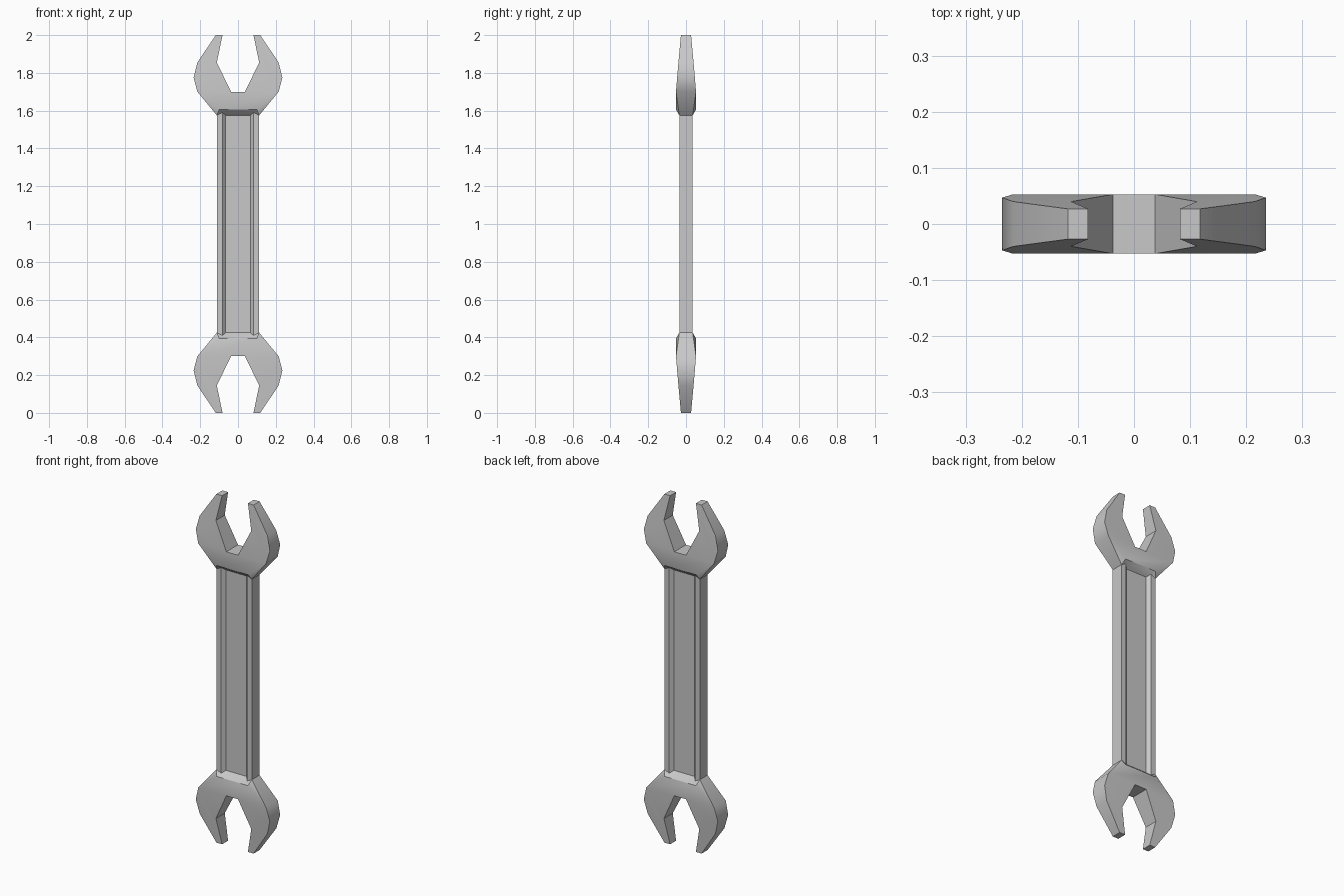
import bpy, bmesh, math

if "Cube" in bpy.data.objects:
    bpy.data.objects.remove(bpy.data.objects["Cube"])

steel = bpy.data.materials.new("steel grey")
steel.diffuse_color = (0.58, 0.58, 0.58, 1)
steel.use_nodes = True
steel.node_tree.nodes["Principled BSDF"].inputs["Base Color"].default_value = steel.diffuse_color

# One eighth of the wrench: (x, half thickness, height above the middle)
P = {
    # jaw: outer and inner outline, thinning toward the tip
    "tip_out": (0.118, 0.027, 1.0), "tip_in": (0.082, 0.027, 1.0),
    "out1": (0.215, 0.040, 0.855), "in1": (0.112, 0.040, 0.855),
    "out2": (0.235, 0.047, 0.775), "out3": (0.215, 0.053, 0.70),
    "in2": (0.037, 0.053, 0.70), "throat": (0, 0.053, 0.70),
    # ridge where the head steps down to the shaft
    "ridge": (0.10, 0.053, 0.605), "ridge_mid": (0, 0.053, 0.605),
    # shaft rim and recessed panel, at the head and at the middle
    "side": (0.112, 0.035, 0.575), "rim": (0.0825, 0.035, 0.59),
    "floor": (0.065, 0.017, 0.575), "floor_mid": (0, 0.017, 0.575),
    "side_c": (0.112, 0.035, 0), "rim_c": (0.0825, 0.035, 0),
    "floor_c": (0.065, 0.017, 0), "floor_mid_c": (0, 0.017, 0),
}
FACES = [
    "tip_out tip_in in1 out1", "out1 in1 in2 out3 out2",
    "in2 throat ridge_mid ridge out3", "out3 ridge side",
    "ridge_mid floor_mid floor rim ridge", "side ridge rim",
    "side rim rim_c side_c", "rim floor floor_c rim_c",
    "floor floor_mid floor_mid_c floor_c",
]
RIM = "side_c side out3 out2 out1 tip_out tip_in in1 in2 throat".split()

# Repeat the eighth in every octant
bm = bmesh.new()
for sx in (1, -1):
    for sy in (1, -1):
        for sz in (1, -1):
            front = {k: bm.verts.new((sx * x, sy * y, 1 + sz * z)) for k, (x, y, z) in P.items()}
            mid = {k: bm.verts.new((sx * P[k][0], 0, 1 + sz * P[k][2])) for k in RIM}
            for f in FACES:
                bm.faces.new([front[k] for k in f.split()])
            # edge walls around the outline
            for a, b in zip(RIM, RIM[1:]):
                bm.faces.new((front[a], front[b], mid[b], mid[a]))

# Weld into one solid and dissolve the flat seams
bmesh.ops.remove_doubles(bm, verts=bm.verts, dist=1e-5)
bmesh.ops.recalc_face_normals(bm, faces=bm.faces)
bmesh.ops.dissolve_limit(bm, angle_limit=math.radians(0.5), verts=bm.verts, edges=bm.edges)

me = bpy.data.meshes.new("double_ended_wrench")
bm.to_mesh(me)
bm.free()
me.materials.append(steel)
ob = bpy.data.objects.new("double_ended_wrench", me)
bpy.context.collection.objects.link(ob)
bpy.context.view_layer.objects.active = ob
ob.select_set(True)
bpy.ops.object.shade_smooth_by_angle(angle=math.radians(35))
